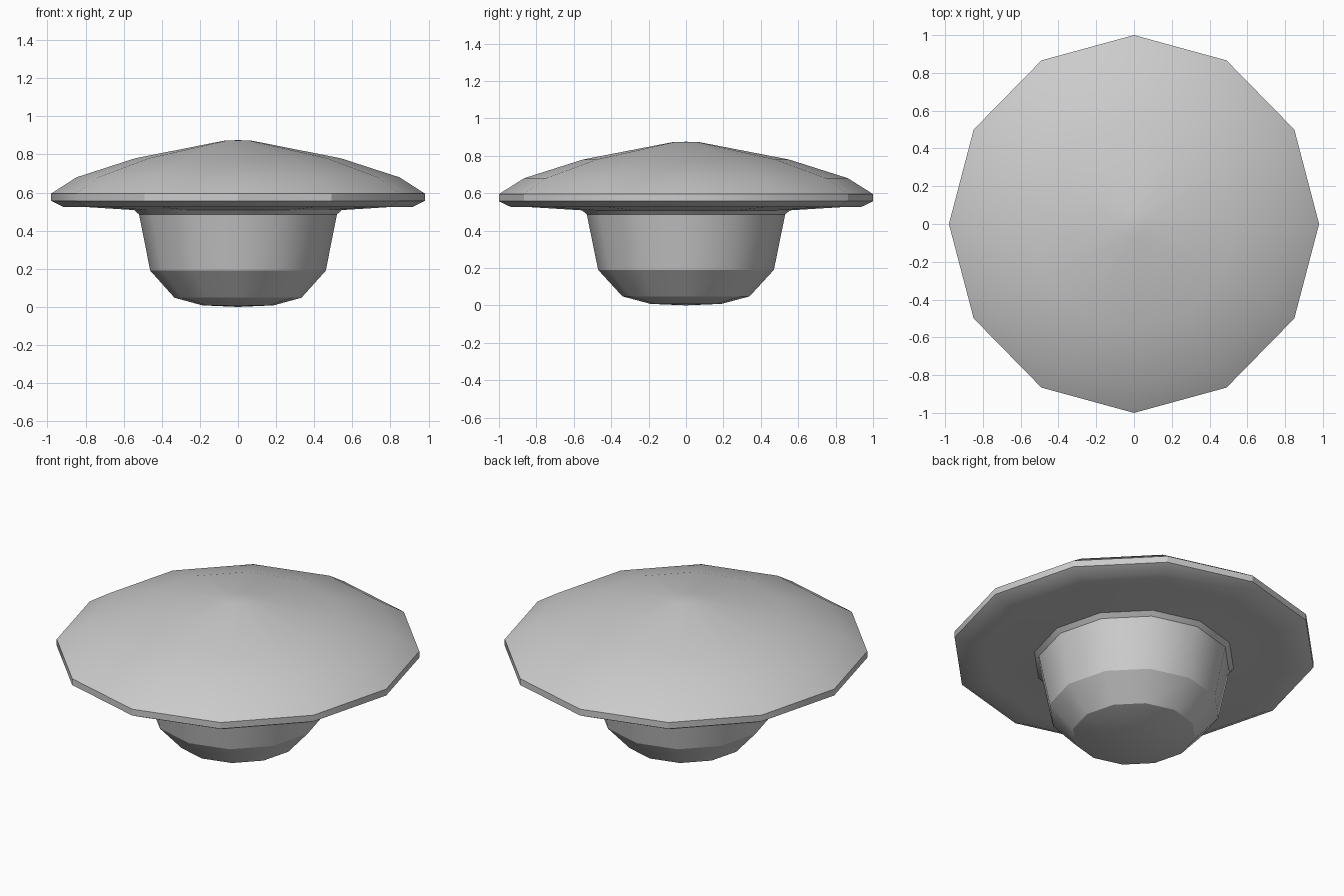
import bpy, bmesh
from math import cos, sin, pi

if "Cube" in bpy.data.objects:
    bpy.data.objects.remove(bpy.data.objects["Cube"])

SIDES = 12
X_SCALE = 0.98


def lathe(name, profile):
    """Turn (radius, height) points round z; radius 0 makes a pole."""
    bm = bmesh.new()
    rings = []
    for r, z in profile:
        if r == 0:
            rings.append([bm.verts.new((0, 0, z))] * SIDES)
        else:
            rings.append([bm.verts.new((X_SCALE * r * cos(2 * pi * i / SIDES),
                                        r * sin(2 * pi * i / SIDES), z))
                          for i in range(SIDES)])
    for a, b in zip(rings, rings[1:]):
        for i in range(SIDES):
            j = (i + 1) % SIDES
            bm.faces.new(list(dict.fromkeys((a[i], a[j], b[j], b[i]))))
    bmesh.ops.recalc_face_normals(bm, faces=bm.faces)
    # Face outwards on open shells: the widest face decides
    bm.faces.ensure_lookup_table()
    f = max(bm.faces, key=lambda f: f.calc_center_median().xy.length)
    if f.normal.xy.dot(f.calc_center_median().xy) < 0:
        bmesh.ops.reverse_faces(bm, faces=bm.faces)
    mesh = bpy.data.meshes.new(name)
    bm.to_mesh(mesh)
    bm.free()
    obj = bpy.data.objects.new(name, mesh)
    bpy.context.collection.objects.link(obj)
    bpy.ops.object.select_all(action='DESELECT')
    obj.select_set(True)
    bpy.context.view_layer.objects.active = obj
    bpy.ops.object.shade_smooth_by_angle(angle=pi / 6)
    return obj


# Stem: rounded bowl-like base with a flared collar
lathe("stem", [(0, 0.0), (0.19, 0.008), (0.34, 0.048), (0.47, 0.19),
               (0.53, 0.485), (0.555, 0.508)])

# Cap: underside, thin rim and shallow dome
lathe("cap", [(0.555, 0.508), (0.83, 0.525), (0.935, 0.525), (1.0, 0.557),
              (1.0, 0.595), (0.865, 0.68), (0.55, 0.78),
              (0.07, 0.873), (0, 0.875)])
